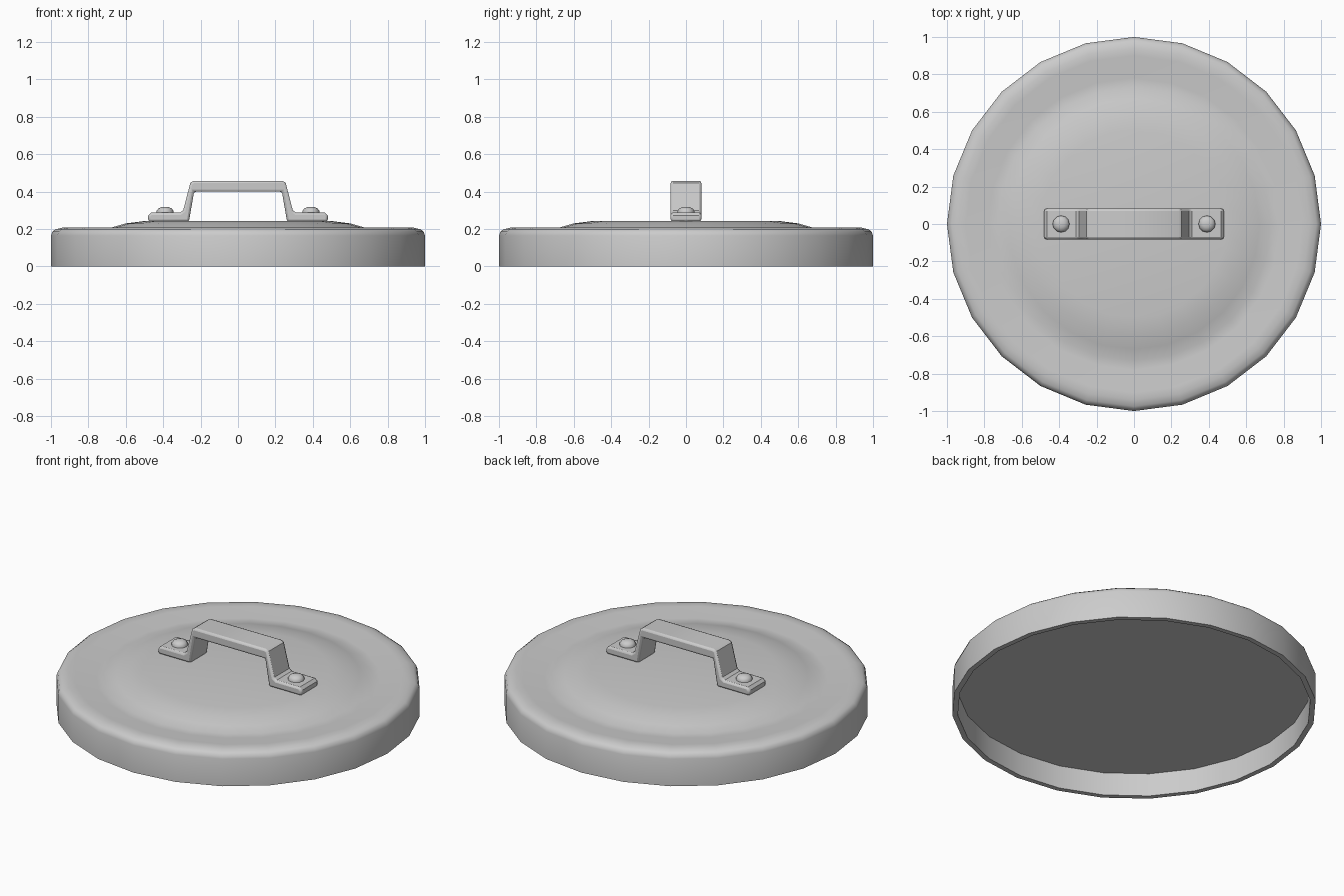
import bpy, bmesh, math

cube = bpy.data.objects.get("Cube")
if cube:
    bpy.data.objects.remove(cube, do_unlink=True)

# Single metal colour
metal = bpy.data.materials.new("grey metal")
metal.use_nodes = True
grey = (0.6, 0.6, 0.6, 1)
metal.diffuse_color = grey
metal.node_tree.nodes["Principled BSDF"].inputs["Base Color"].default_value = grey


def finish(name, bm, angle):
    """Turn a bmesh into a smooth shaded object with sharp edges kept."""
    bmesh.ops.recalc_face_normals(bm, faces=bm.faces)
    mesh = bpy.data.meshes.new(name)
    bm.to_mesh(mesh)
    bm.free()
    mesh.materials.append(metal)
    obj = bpy.data.objects.new(name, mesh)
    bpy.context.collection.objects.link(obj)
    bpy.ops.object.select_all(action="DESELECT")
    obj.select_set(True)
    bpy.context.view_layer.objects.active = obj
    bpy.ops.object.shade_smooth_by_angle(angle=math.radians(angle))
    return obj


def lathe(name, profile, sides, x=0, angle=40):
    """Spin a radius/height profile about a vertical axis at x."""
    bm = bmesh.new()
    verts = [bm.verts.new((r, 0, z)) for r, z in profile]
    edges = [bm.edges.new(pair) for pair in zip(verts, verts[1:])]
    bmesh.ops.spin(bm, geom=verts + edges, cent=(0, 0, 0), axis=(0, 0, 1),
                   angle=math.tau, steps=sides)
    bmesh.ops.remove_doubles(bm, verts=bm.verts, dist=0.0005)
    bmesh.ops.translate(bm, vec=(x, 0, 0), verts=bm.verts)
    return finish(name, bm, angle)


# Lid: hollow underside, rolled rim, shallow groove and raised centre
lid_profile = [(0, 0.14), (0.97, 0.14), (0.97, 0), (1, 0), (1, 0.165),
               (0.992, 0.187), (0.975, 0.199), (0.94, 0.207), (0.9, 0.207),
               (0.78, 0.19), (0.73, 0.192), (0.67, 0.21), (0.6, 0.23),
               (0.5, 0.243), (0, 0.243)]
lathe("lid", lid_profile, 24)

# Handle: side outline mirrored in x, then extruded across its width
half_outline = [(0.235, 0.4), (0.262, 0.24), (0.48, 0.24), (0.48, 0.272),
                (0.465, 0.288), (0.31, 0.288), (0.293, 0.3), (0.255, 0.447),
                (0.238, 0.458)]
outline = half_outline + [(-x, z) for x, z in reversed(half_outline)]
bm = bmesh.new()
side = bm.faces.new([bm.verts.new((x, -0.082, z)) for x, z in outline])
grown = bmesh.ops.extrude_face_region(bm, geom=[side])["geom"]
bmesh.ops.translate(bm, vec=(0, 0.164, 0),
                    verts=[v for v in grown if isinstance(v, bmesh.types.BMVert)])
handle = finish("handle", bm, 35)
bevel = handle.modifiers.new("soft edges", "BEVEL")
bevel.width = 0.012
bevel.segments = 2
bevel.limit_method = "ANGLE"
bevel.angle_limit = math.radians(60)

# Domed rivets through both feet
rivet_profile = [(0.045, 0.28), (0.045, 0.297), (0.036, 0.31), (0.02, 0.317),
                 (0, 0.319)]
for label, x in (("left", 0.39), ("right", -0.39)):
    lathe(label + "_rivet", rivet_profile, 12, x, 50)
